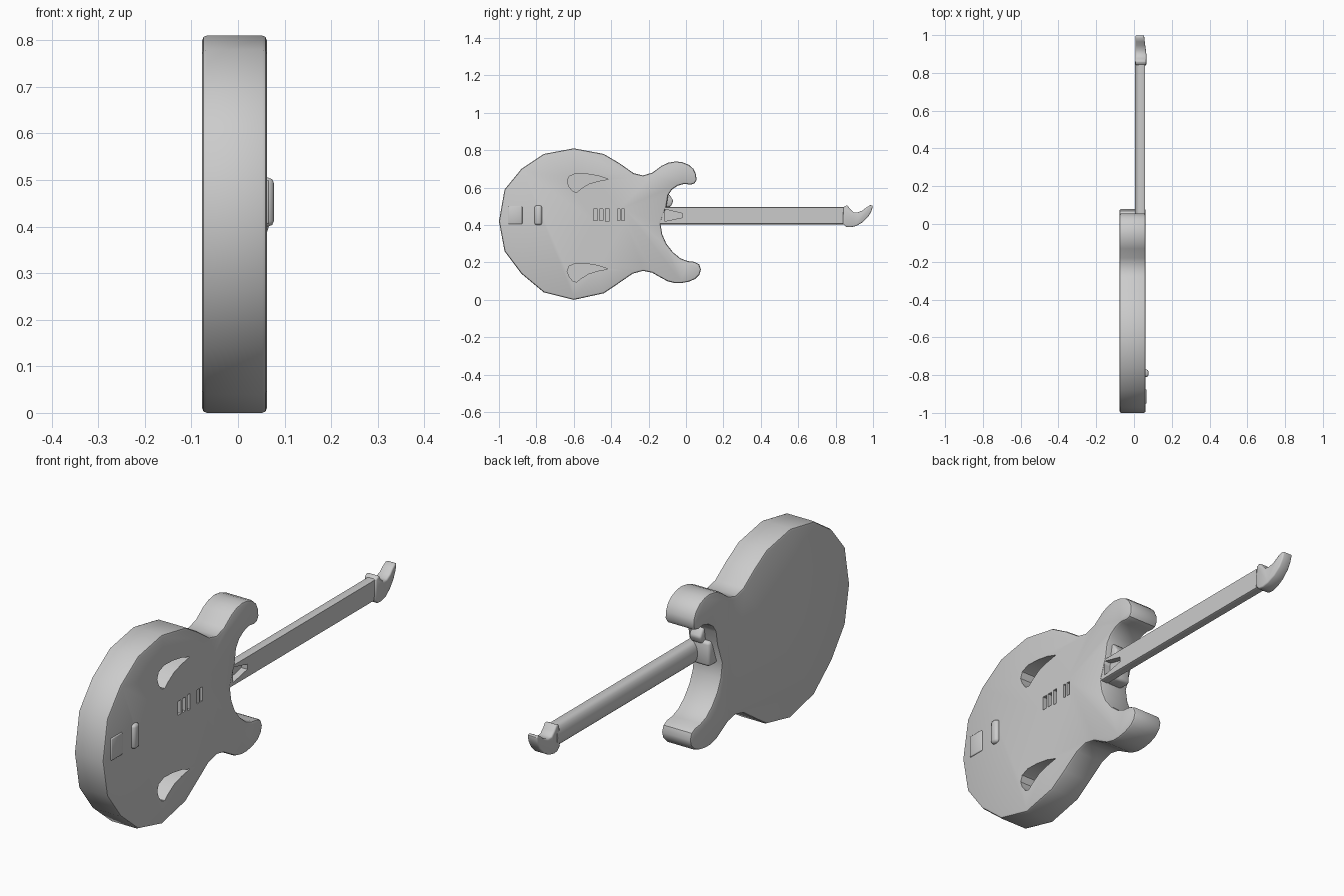
import bpy, bmesh, math

if "Cube" in bpy.data.objects:
    bpy.data.objects.remove(bpy.data.objects["Cube"])

grey = bpy.data.materials.new("plain_grey")
grey.diffuse_color = (0.6, 0.6, 0.6, 1)
grey.use_nodes = True
grey.node_tree.nodes["Principled BSDF"].inputs["Base Color"].default_value = grey.diffuse_color


def prism(name, outline, x0, x1):
    """Extrude a (y, z) outline along x."""
    bm = bmesh.new()
    face = bm.faces.new([bm.verts.new((x0, y, z)) for y, z in outline])
    ext = bmesh.ops.extrude_face_region(bm, geom=[face])["geom"]
    for v in ext:
        if isinstance(v, bmesh.types.BMVert):
            v.co.x = x1
    bmesh.ops.recalc_face_normals(bm, faces=bm.faces)
    me = bpy.data.meshes.new(name)
    bm.to_mesh(me)
    bm.free()
    me.materials.append(grey)
    ob = bpy.data.objects.new(name, me)
    bpy.context.collection.objects.link(ob)
    return ob


def rect(y0, y1, z0, z1):
    return [(y0, z0), (y1, z0), (y1, z1), (y0, z1)]


def activate(ob):
    bpy.ops.object.select_all(action='DESELECT')
    ob.select_set(True)
    bpy.context.view_layer.objects.active = ob


def bevel(ob, width, segments=2):
    activate(ob)
    m = ob.modifiers.new("soft_edges", 'BEVEL')
    m.width, m.segments = width, segments
    m.limit_method, m.angle_limit = 'ANGLE', math.radians(50)
    bpy.ops.object.modifier_apply(modifier=m.name)


def cut(ob, cutter):
    activate(ob)
    m = ob.modifiers.new("cut", 'BOOLEAN')
    m.operation, m.solver, m.object = 'DIFFERENCE', 'EXACT', cutter
    bpy.ops.object.modifier_apply(modifier=m.name)
    bpy.data.objects.remove(cutter)


def smooth(ob, angle=35):
    activate(ob)
    bpy.ops.object.shade_smooth_by_angle(angle=math.radians(angle))


# Body: faceted lower bout, waist and two horns
body = prism("body", [
    (-1.0, .42), (-.97, .59), (-.88, .70), (-.76, .78), (-.60, .81),
    (-.44, .78), (-.355, .73), (-.28, .677), (-.23, .665), (-.18, .68),
    (-.13, .717), (-.095, .733), (-.055, .74), (-.02, .736), (.015, .722),
    (.04, .70), (.054, .67), (.056, .64), (.045, .622), (.025, .616),
    (-.01, .62), (-.045, .61), (-.075, .59), (-.095, .56), (-.105, .50),
    (-.137, .41), (-.127, .35), (-.105, .30), (-.07, .255), (-.03, .222),
    (.01, .207), (.045, .203), (.07, .19), (.08, .163), (.072, .135),
    (.05, .112), (.015, .097), (-.025, .09), (-.06, .09), (-.10, .10),
    (-.14, .122), (-.18, .145), (-.23, .155), (-.285, .14), (-.365, .085),
    (-.44, .035), (-.60, 0), (-.76, .04), (-.88, .14), (-.97, .26)],
    -.077, .062)
bevel(body, .01)

# Teardrop sound holes sunk into the front
drop = [(-.415, 0), (-.47, .018), (-.53, .028), (-.59, .03), (-.625, .015),
        (-.635, -.012), (-.625, -.04), (-.605, -.065), (-.585, -.07),
        (-.56, -.05), (-.52, -.025), (-.47, -.01)]
for z in (.645, .165):
    sign = 1
    cut(body, prism("hole_cutter", [(y, z + sign * d) for y, d in drop], -.01, .1))

# Pickup slots
for y0, y1, z0, z1 in ((-.495, -.473, .425, .485), (-.463, -.443, .425, .485),
                       (-.43, -.412, .42, .488), (-.367, -.353, .425, .485),
                       (-.345, -.33, .425, .485)):
    cut(body, prism("slot_cutter", rect(y0, y1, z0, z1), .04, .1))
smooth(body)

# Bridge and tailpiece on the front face
bridge = prism("bridge", rect(-.81, -.77, .40, .505), .05, .077)
bevel(bridge, .012)
smooth(bridge, 50)
tailpiece = prism("tailpiece", rect(-.95, -.875, .405, .50), .05, .067)
bevel(tailpiece, .004)
smooth(tailpiece, 50)

# Neck: flat front, rounded back, swept along y
bm = bmesh.new()
ring = [(.058, .493), (.05, .496)] + [
    (.03 - .025 * math.sin(a), .45 + .046 * math.cos(a))
    for a in [math.pi * i / 10 for i in range(11)]] + [(.05, .404), (.058, .407)]
ends = [[bm.verts.new((x, y, z)) for x, z in ring] for y in (-.16, .86)]
for e in ends:
    bm.faces.new(e)
for i in range(len(ring)):
    j = (i + 1) % len(ring)
    bm.faces.new((ends[0][i], ends[0][j], ends[1][j], ends[1][i]))
bmesh.ops.recalc_face_normals(bm, faces=bm.faces)
me = bpy.data.meshes.new("neck")
bm.to_mesh(me)
bm.free()
me.materials.append(grey)
neck = bpy.data.objects.new("neck", me)
bpy.context.collection.objects.link(neck)
cut(neck, prism("pocket_cutter", [(-.115, .42), (-.02, .44), (-.02, .462), (-.115, .485)], .03, .1))
smooth(neck)

# Heel blocks joining neck and body
heel = prism("heel", rect(-.16, -.085, .405, .51), -.05, .03)
bevel(heel, .012)
smooth(heel, 50)
shoulder = prism("heel_shoulder", [(-.14, .49), (-.08, .50), (-.068, .53), (-.09, .565), (-.14, .56)], -.02, .035)
bevel(shoulder, .008)
smooth(shoulder, 50)

# Headstock: hooked profile, thinner toward the tip
head = prism("headstock", [
    (.838, .408), (.855, .39), (.88, .388), (.91, .395), (.945, .415),
    (.975, .445), (.992, .475), (1.0, .505), (.985, .506), (.965, .495),
    (.945, .478), (.92, .468), (.895, .468), (.878, .485), (.862, .507),
    (.842, .497)], .008, .065)
for v in head.data.vertices:
    if v.co.x > .03:
        v.co.x -= .012 * max(0, (v.co.y - .9) / .1)
bevel(head, .006)
smooth(head, 50)
